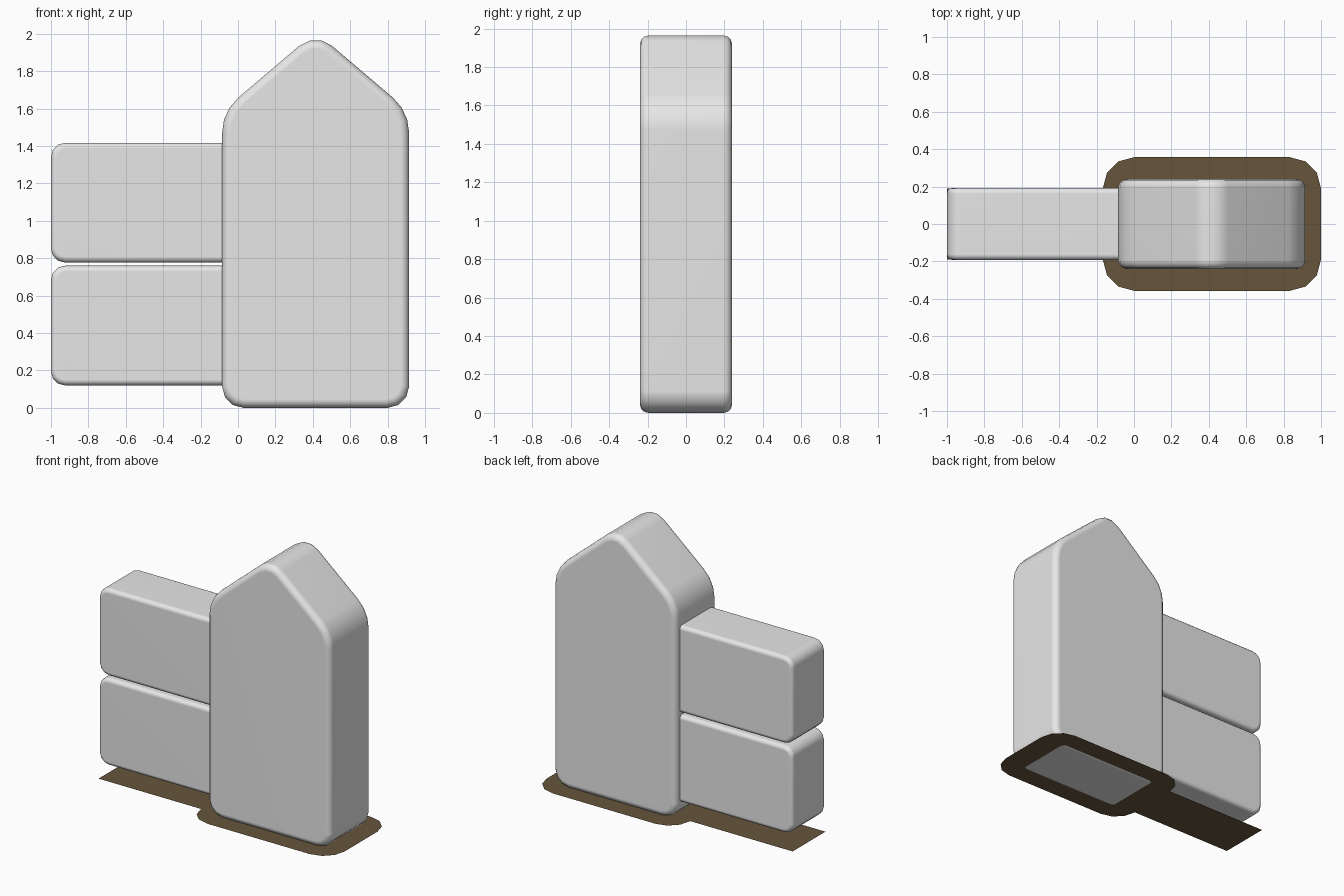
import bpy, bmesh, math
from mathutils import Vector

if "Cube" in bpy.data.objects:
    bpy.data.objects.remove(bpy.data.objects["Cube"])


def material(name, rgb):
    m = bpy.data.materials.new(name)
    m.diffuse_color = (*rgb, 1)
    m.use_nodes = True
    m.node_tree.nodes["Principled BSDF"].inputs["Base Color"].default_value = m.diffuse_color
    return m


grey = material("light_grey", (0.8, 0.8, 0.8))
brown = material("dark_brown", (0.133, 0.091, 0.044))


def rounded(corners, cut, segs=3):
    """Polygon whose corners are replaced by arcs starting `cut` from each corner."""
    pts, n = [], len(corners)
    for i, c in enumerate(corners):
        p = Vector(c)
        a = (Vector(corners[i - 1]) - p).normalized()
        b = (Vector(corners[(i + 1) % n]) - p).normalized()
        half = a.angle(b) / 2
        centre = p + (a + b).normalized() * cut / math.cos(half)
        u, v = p + a * cut - centre, p + b * cut - centre
        sweep = math.pi - 2 * half
        for k in range(segs + 1):
            t = k / segs
            pts.append(centre + (u * math.sin((1 - t) * sweep)
                                 + v * math.sin(t * sweep)) / math.sin(sweep))
    return pts


def finish(bm, name, mat):
    bmesh.ops.recalc_face_normals(bm, faces=bm.faces)
    me = bpy.data.meshes.new(name)
    bm.to_mesh(me)
    bm.free()
    me.materials.append(mat)
    ob = bpy.data.objects.new(name, me)
    bpy.context.collection.objects.link(ob)
    return ob


def slab(name, corners, cut, half_depth, edge):
    """Rounded front profile extruded along y, with softened front and back rims."""
    bm = bmesh.new()
    front = bm.faces.new([bm.verts.new((p.x, -half_depth, p.y))
                          for p in rounded(corners, cut)])
    out = bmesh.ops.extrude_face_region(bm, geom=[front], use_keep_orig=True)
    moved = [g for g in out["geom"] if isinstance(g, bmesh.types.BMVert)]
    bmesh.ops.translate(bm, verts=moved, vec=(0, 2 * half_depth, 0))
    bmesh.ops.recalc_face_normals(bm, faces=bm.faces)
    rims = [e for e in bm.edges if abs(e.verts[0].co.y - e.verts[1].co.y) < 1e-5]
    bmesh.ops.bevel(bm, geom=rims, offset=edge, offset_type='OFFSET',
                    segments=3, profile=0.5, affect='EDGES')
    ob = finish(bm, name, grey)
    for f in ob.data.polygons:
        f.use_smooth = True
    ob.modifiers.new("soft_normals", 'WEIGHTED_NORMAL')
    return ob


# Upright block with a pointed top
slab("pointed_post",
     [(-0.085, 0), (0.915, 0), (0.915, 1.585), (0.415, 2.01), (-0.085, 1.585)],
     0.115, 0.24, 0.045)

# Two stacked side boards running into the post
for name, z in (("lower_board", 0.12), ("upper_board", 0.777)):
    slab(name, [(-1, z), (0.1, z), (0.1, z + 0.64), (-1, z + 0.64)],
         0.075, 0.193, 0.03)

# Thin ground patch: rounded pad under the post plus a strip under the boards
pad = rounded([(-0.167, -0.357), (1, -0.357), (1, 0.357), (-0.167, 0.357)], 0.167)
outline = pad + [Vector((-1, 0.19)), Vector((-1, -0.19))]
bm = bmesh.new()
patch = bm.faces.new([bm.verts.new((p.x, p.y, 0.005)) for p in outline])
bmesh.ops.triangulate(bm, faces=[patch])
ground_patch = finish(bm, "ground_patch", brown)
if ground_patch.data.polygons[0].normal.z < 0:
    ground_patch.data.flip_normals()
